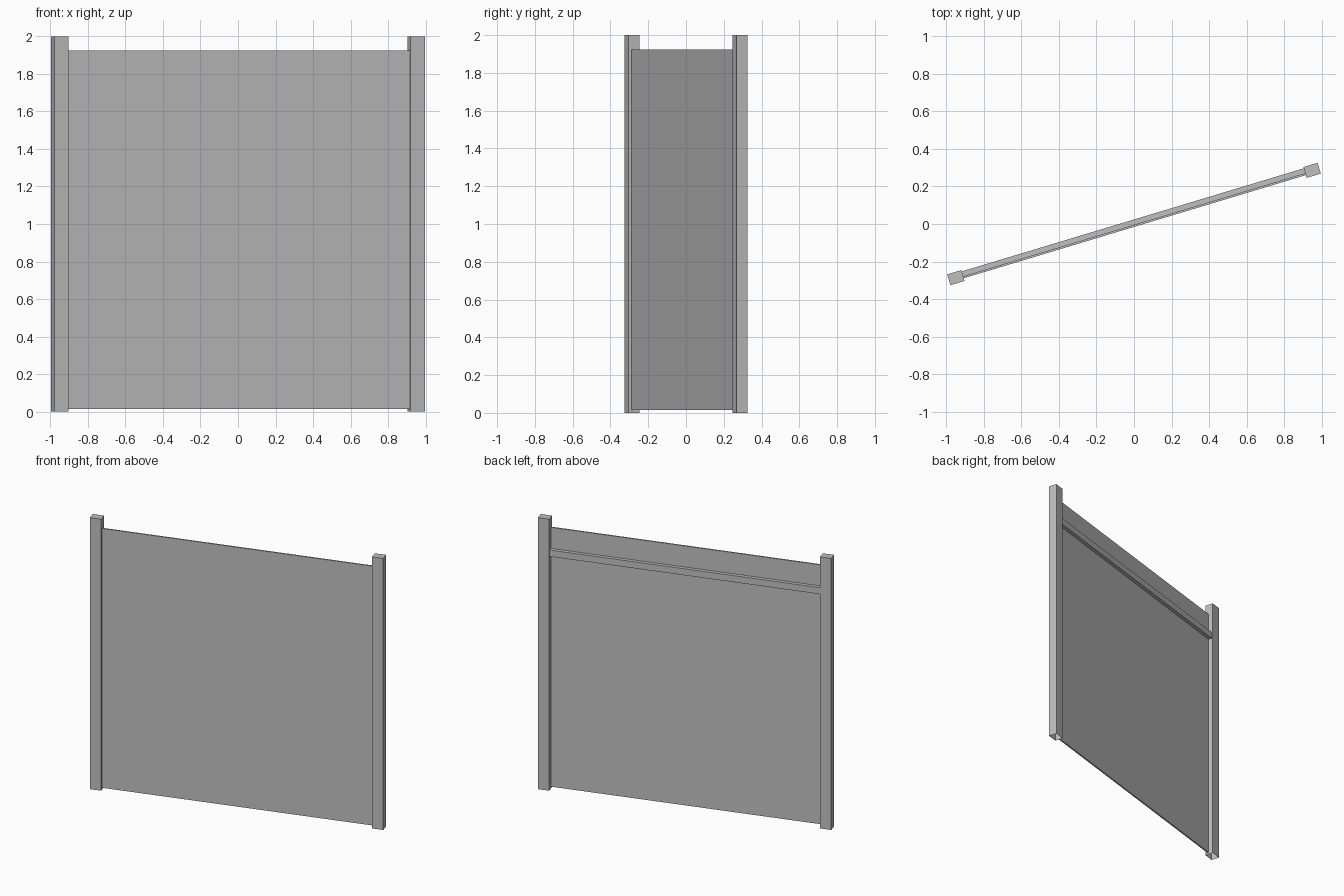
import bpy
import bmesh
import math
from mathutils import Matrix

default = bpy.data.objects.get("Cube")
if default:
    bpy.data.objects.remove(default, do_unlink=True)

ANGLE = math.atan2(0.286, 0.949)   # the fence runs diagonally across the plan
SPAN = math.hypot(0.286, 0.949)    # middle of the fence to a post's axis
POST_W, POST_D = 0.079, 0.06

grey = bpy.data.materials.new("plain_grey")
grey.use_nodes = True
colour = (0.52, 0.52, 0.52, 1)
grey.diffuse_color = colour
grey.node_tree.nodes["Principled BSDF"].inputs["Base Color"].default_value = colour


def box(name, x, y, z, open_bottom=False):
    """Box between (low, high) limits along, across and above the fence line."""
    bm = bmesh.new()
    bmesh.ops.create_cube(bm, size=1)
    for v in bm.verts:
        v.co = [lim[int(c > 0)] for lim, c in zip((x, y, z), v.co)]
    if open_bottom:
        bm.normal_update()
        bottom = [f for f in bm.faces if f.normal.z < -0.5]
        bmesh.ops.delete(bm, geom=bottom, context='FACES')
    bm.transform(Matrix.Rotation(ANGLE, 4, 'Z'))
    mesh = bpy.data.meshes.new(name)
    bm.to_mesh(mesh)
    bm.free()
    mesh.materials.append(grey)
    obj = bpy.data.objects.new(name, mesh)
    bpy.context.collection.objects.link(obj)
    return obj


# Hollow end posts, capped on top
for name, side in (("left_post", 1), ("right_post", -1)):
    centre = side * SPAN
    box(name, (centre - POST_W / 2, centre + POST_W / 2),
        (-POST_D / 2, POST_D / 2), (0, 2), open_bottom=True)

# Thin panel and the rail behind it, both fitted between the posts
inner = SPAN - POST_W / 2
box("fence_panel", (-inner, inner), (-0.015, -0.004), (0.015, 1.925))
box("back_rail", (-inner, inner), (-0.004, 0.023), (1.722, 1.77))
